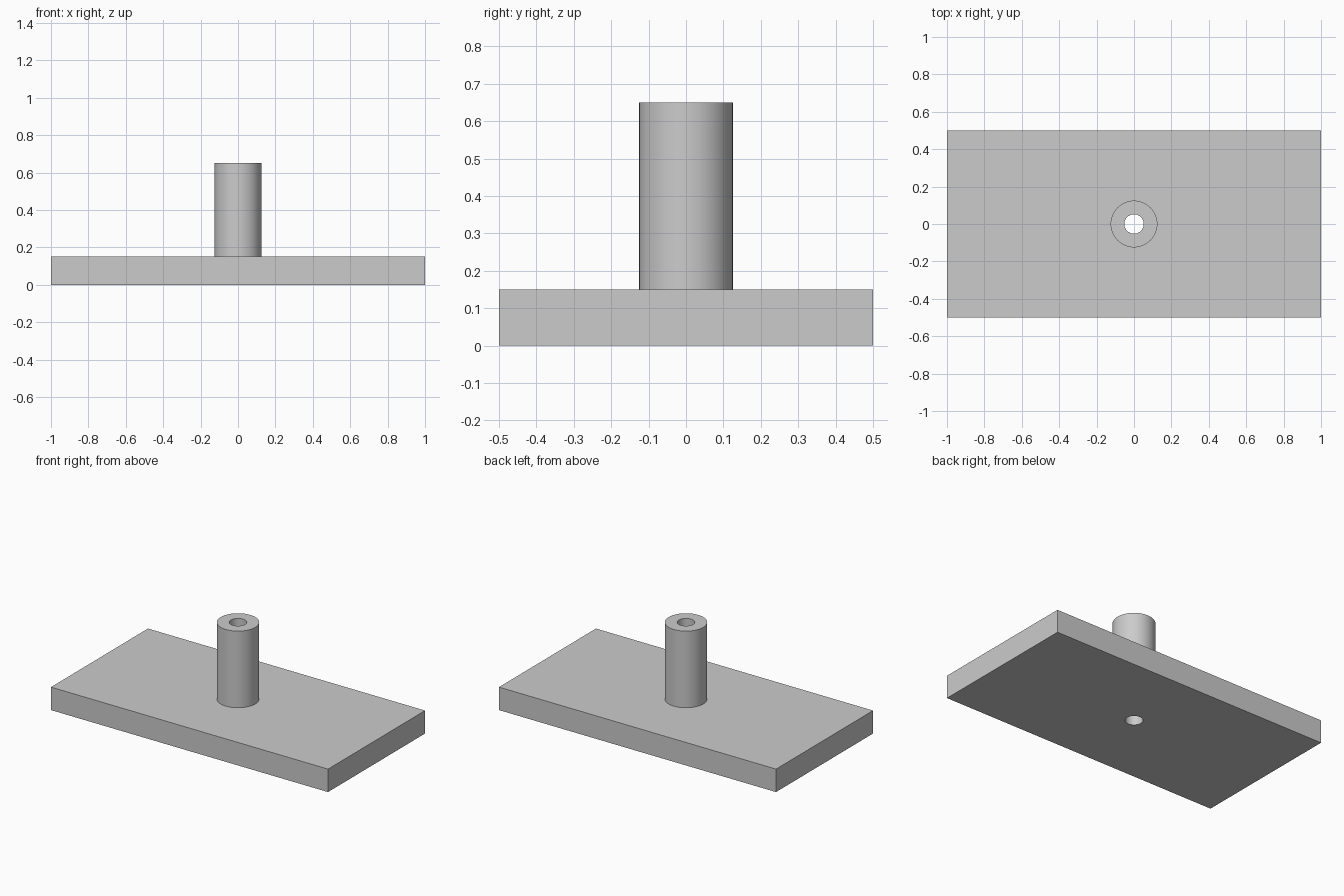
import bpy
import bmesh
from math import radians, tau
from mathutils import Vector

PLATE_SIZE = (2, 1, 0.15)
POST_TOP = 0.65
POST_RADIUS = 0.125
BORE_RADIUS = 0.052
SEGMENTS = 64

cube = bpy.data.objects.get("Cube")
if cube:
    bpy.data.objects.remove(cube, do_unlink=True)

grey = bpy.data.materials.new("plain grey")
grey.use_nodes = True
grey.diffuse_color = (0.6, 0.6, 0.6, 1)
grey.node_tree.nodes["Principled BSDF"].inputs["Base Color"].default_value = grey.diffuse_color


def activate(obj):
    bpy.ops.object.select_all(action="DESELECT")
    obj.select_set(True)
    bpy.context.view_layer.objects.active = obj


# Base plate
plate_height = PLATE_SIZE[2]
bpy.ops.mesh.primitive_cube_add(size=1, location=(0, 0, plate_height / 2))
plate = bpy.context.object
plate.name = "base_plate"
plate.scale = PLATE_SIZE
bpy.ops.object.transform_apply(location=True, scale=True)
plate.data.materials.append(grey)

# Bore through the plate
bpy.ops.mesh.primitive_cylinder_add(vertices=SEGMENTS, radius=BORE_RADIUS, depth=1)
cutter = bpy.context.object
cutter.name = "bore_cutter"
cutter.hide_render = True
cutter.data.materials.append(grey)
cut = plate.modifiers.new("bore", "BOOLEAN")
cut.operation = "DIFFERENCE"
cut.solver = "EXACT"
cut.object = cutter
activate(plate)
bpy.ops.object.modifier_apply(modifier=cut.name)
bpy.data.objects.remove(cutter, do_unlink=True)

# Hollow post, turned from its wall profile
bm = bmesh.new()
profile = [(POST_RADIUS, plate_height), (POST_RADIUS, POST_TOP),
           (BORE_RADIUS, POST_TOP), (BORE_RADIUS, plate_height)]
verts = [bm.verts.new((r, 0, z)) for r, z in profile]
edges = [bm.edges.new(pair) for pair in zip(verts, verts[1:])]
bmesh.ops.spin(bm, geom=verts + edges, cent=Vector(), axis=Vector((0, 0, 1)),
               angle=tau, steps=SEGMENTS)
bmesh.ops.remove_doubles(bm, verts=bm.verts, dist=0.0001)
bmesh.ops.recalc_face_normals(bm, faces=bm.faces)
# The top ring must face upward
if any(f.normal.z < -0.5 for f in bm.faces):
    bmesh.ops.reverse_faces(bm, faces=bm.faces)
mesh = bpy.data.meshes.new("hollow_post")
bm.to_mesh(mesh)
bm.free()
mesh.materials.append(grey)
post = bpy.data.objects.new("hollow_post", mesh)
bpy.context.collection.objects.link(post)

# Smooth round walls, sharp rims
for obj in (plate, post):
    activate(obj)
    bpy.ops.object.shade_smooth_by_angle(angle=radians(30))
